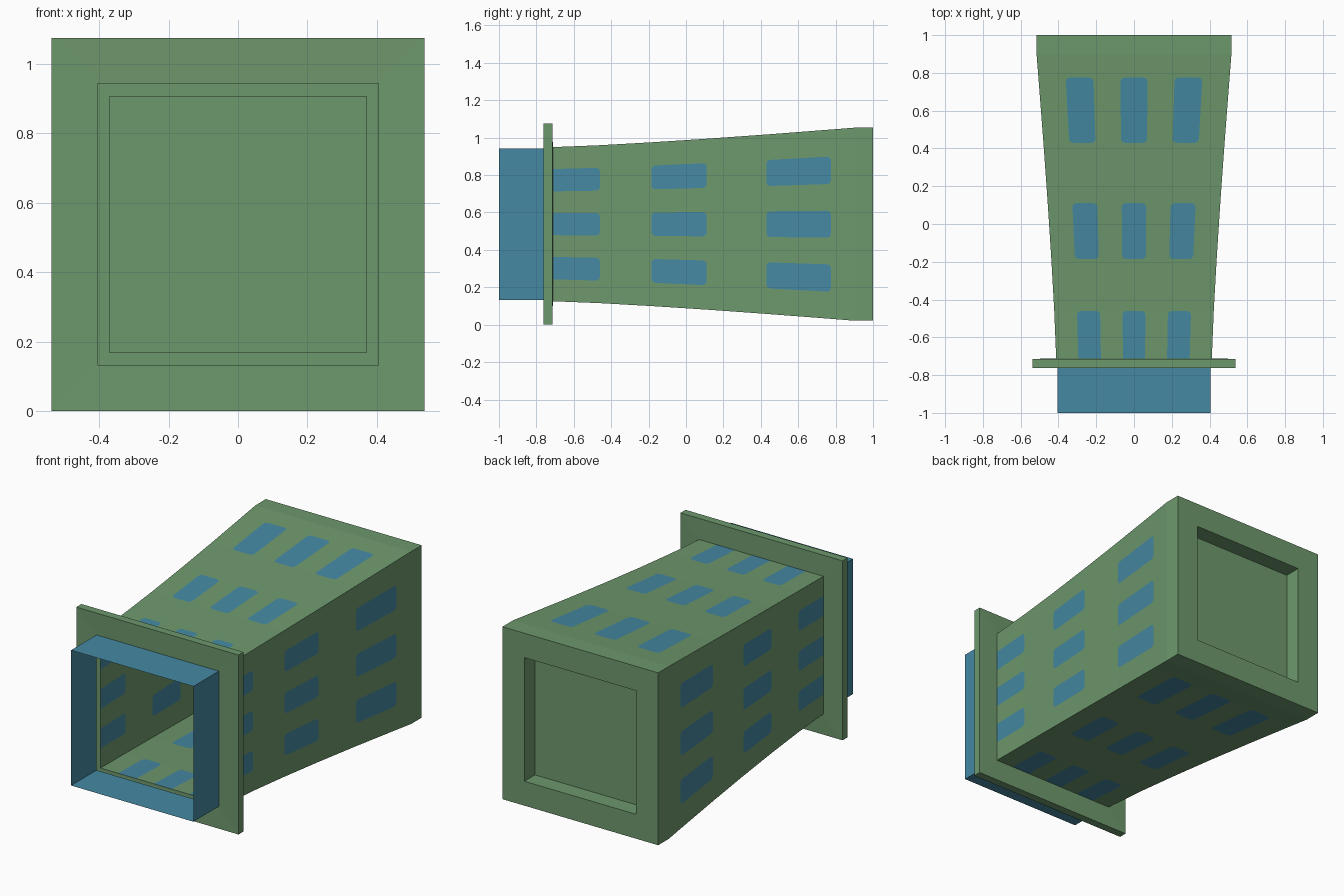
import bpy, bmesh, math
from mathutils import Matrix, Vector

if "Cube" in bpy.data.objects:
    bpy.data.objects.remove(bpy.data.objects["Cube"])

CZ = 0.5375                       # height of the long axis


def material(name, rgb):
    m = bpy.data.materials.new(name)
    m.diffuse_color = (*rgb, 1)
    m.use_nodes = True
    m.node_tree.nodes["Principled BSDF"].inputs["Base Color"].default_value = m.diffuse_color
    return m


GREEN = material("leaf green", (0.155, 0.315, 0.152))
BLUE = material("steel blue", (0.060, 0.250, 0.365))
SIDES = [Matrix.Rotation(k * math.pi / 2, 4, 'Y') for k in range(4)]


def add_face(bm, side, pts, mat=0):
    """Face on one of the four sides from local (x, y, z) points."""
    f = bm.faces.new([bm.verts.new(side @ Vector(p) + Vector((0, 0, CZ))) for p in pts])
    f.material_index = mat


def finish(bm, name, mats):
    bmesh.ops.remove_doubles(bm, verts=bm.verts, dist=1e-5)
    me = bpy.data.meshes.new(name)
    bm.to_mesh(me)
    bm.free()
    for m in mats:
        me.materials.append(m)
    ob = bpy.data.objects.new(name, me)
    bpy.context.collection.objects.link(ob)
    return ob


def square_loft(name, profile, mat, cap=False):
    """Sheet through square rings given as (half width, y)."""
    bm = bmesh.new()
    for side in SIDES:
        for (a, y0), (b, y1) in zip(profile, profile[1:]):
            add_face(bm, side, [(-a, y0, a), (a, y0, a), (b, y1, b), (-b, y1, b)])
    if cap:
        h, y = profile[-1]
        add_face(bm, SIDES[0], [(-h, y, -h), (-h, y, h), (h, y, h), (h, y, -h)])
    return finish(bm, name, mats=[mat])


# Open collar, folded flange, and closed end with its square recess
square_loft("mouth_collar", [(0.405, -1.0), (0.405, -0.76)], BLUE)
square_loft("flange", [(0.405, -0.76), (0.537, -0.762), (0.537, -0.714), (0.412, -0.712)], GREEN)
square_loft("recessed_base", [(0.516, 0.9), (0.516, 1.0), (0.37, 1.0), (0.37, 0.9)], GREEN, cap=True)

# Tapered body: grid cells, every second one a rounded window
Y0, Y1 = -0.712, 0.9
ROWS = [Y0, -0.46, -0.185, 0.11, 0.43, 0.775, Y1]
COLS = [-1, -0.715, -0.425, -0.143, 0.143, 0.425, 0.715, 1]
R = 0.022                         # window corner radius


def half(y):
    return 0.412 + 0.104 * ((y - Y0) / (Y1 - Y0)) ** 1.25


def make_body():
    bm = bmesh.new()
    for side in SIDES:
        for r, (ya, yb) in enumerate(zip(ROWS, ROWS[1:])):
            ha, hb = half(ya), half(yb)

            def place(u, y):
                h = ha + (hb - ha) * (y - ya) / (yb - ya)
                return (u * h, y, h)

            ru = R / ((ha + hb) / 2)
            for c, (ua, ub) in enumerate(zip(COLS, COLS[1:])):
                if r % 2 or c % 2 == 0:          # plain panel
                    add_face(bm, side, [place(*p) for p in
                                        ((ua, ya), (ub, ya), (ub, yb), (ua, yb))])
                    continue
                outline = []
                corners = [(ua, ya, 1, 1), (ub, ya, -1, 1), (ub, yb, -1, -1), (ua, yb, 1, -1)]
                for k, (u, y, su, sy) in enumerate(corners):
                    if r == 0 and k < 2:         # square where it meets the flange
                        outline.append((u, y))
                        continue
                    arc = []
                    for i in range(5):
                        t = math.pi + k * math.pi / 2 + i * math.pi / 8
                        arc.append((u + su * ru + ru * math.cos(t),
                                    y + sy * R + R * math.sin(t)))
                    outline += arc
                    for p, q in zip(arc, arc[1:]):
                        add_face(bm, side, [place(u, y), place(*q), place(*p)])
                add_face(bm, side, [place(*p) for p in outline], 1)
    return finish(bm, "tapered_body", [GREEN, BLUE])


make_body()
